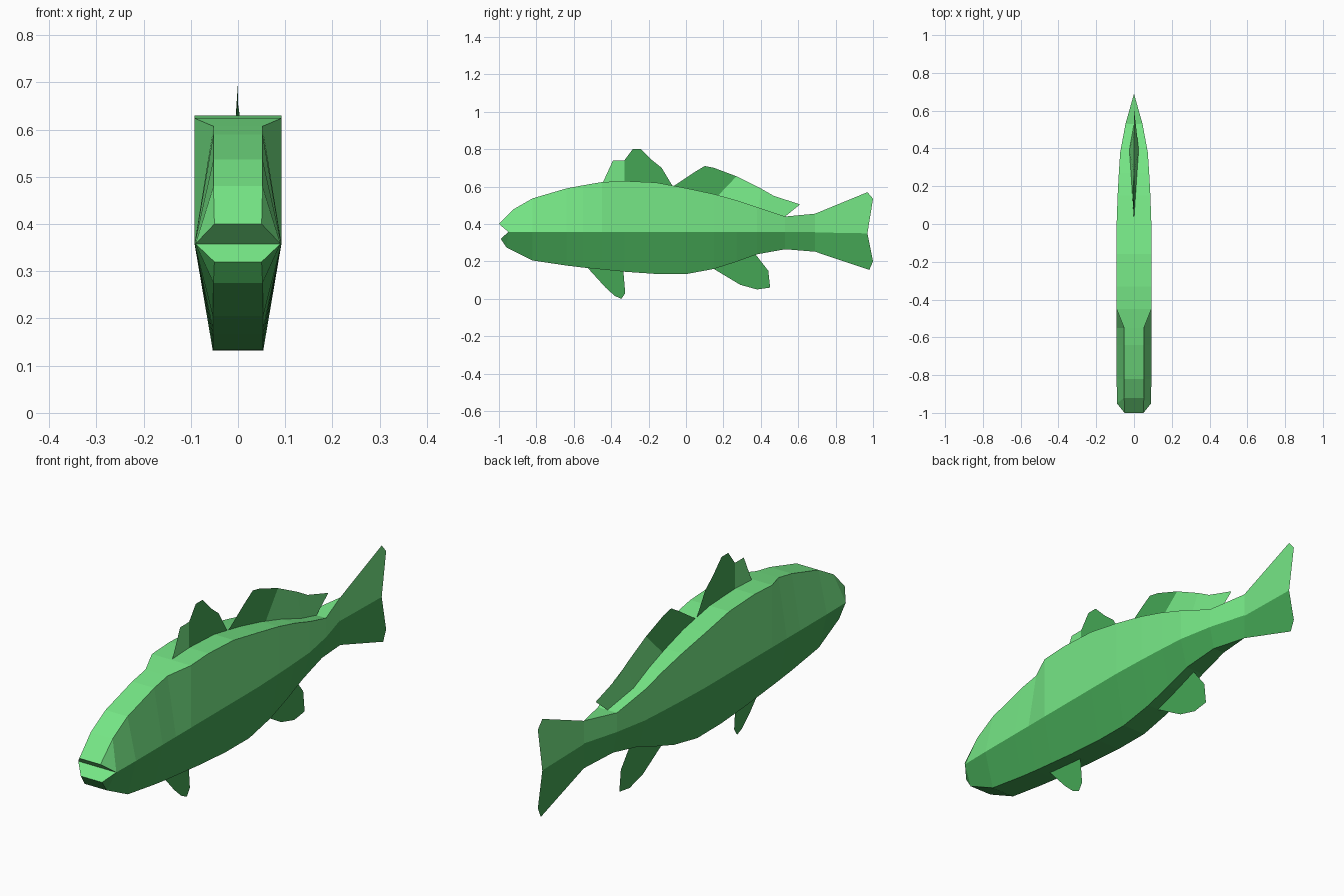
import bpy, bmesh

if "Cube" in bpy.data.objects:
    bpy.data.objects.remove(bpy.data.objects["Cube"])


def material(name, rgb):
    m = bpy.data.materials.new(name)
    m.diffuse_color = (*rgb, 1)
    m.use_nodes = True
    m.node_tree.nodes["Principled BSDF"].inputs["Base Color"].default_value = m.diffuse_color
    return m


LIGHT = material("light green", (0.19, 0.84, 0.25))
DARK = material("dark green", (0.058, 0.38, 0.09))


class Builder:
    """Collects faces, welding shared corners."""

    def __init__(self):
        self.bm, self.seen = bmesh.new(), {}

    def face(self, pts, mat):
        verts = []
        for p in pts:
            key = tuple(round(c, 4) for c in p)
            if key not in self.seen:
                self.seen[key] = self.bm.verts.new(key)
            if self.seen[key] not in verts:
                verts.append(self.seen[key])
        if len(verts) > 2:
            self.bm.faces.new(verts).material_index = mat

    def finish(self, name):
        bmesh.ops.recalc_face_normals(self.bm, faces=self.bm.faces[:])
        me = bpy.data.meshes.new(name)
        self.bm.to_mesh(me)
        self.bm.free()
        me.materials.append(LIGHT)
        me.materials.append(DARK)
        ob = bpy.data.objects.new(name, me)
        bpy.context.scene.collection.objects.link(ob)
        return ob


def width(y):
    pts = [(-1, .092), (0, .092), (.2, .085), (.38, .073), (.53, .045), (.69, 0)]
    for (y0, w0), (y1, w1) in zip(pts, pts[1:]):
        if y <= y1:
            return w0 + (w1 - w0) * (y - y0) / (y1 - y0)
    return 0


# Body: back line and belly line either side of a flat mid line (y, back z, belly z)
MID = 0.358
stations = [(-.82, .537, .205), (-.64, .59, .178), (-.55, .607, .167),
            (-.45, .624, .157), (-.33, .63, .145), (-.16, .622, .133),
            (0, .592, .132), (.15, .56, .16), (.27, .527, .198),
            (.38, .49, .238), (.53, .44, .265), (.69, .455, .252)]
# each half: list of (outer point, mid point) on the +x side; the first is the lip
upper = [((.05, -1, .40), (.05, -1, .40)), ((.052, -.92, .48), (.09, -.95, MID))]
lower = [((.05, -.99, .32), (.05, -.99, .32)), ((.052, -.96, .275), (.09, -.95, MID))]
for y, top, bot in stations:
    w = width(y)
    upper.append(((.052 if y < -.5 else w, y, top), (w, y, MID)))
    lower.append(((w * .58, y, bot), (w, y, MID)))


def flip(p):
    return (-p[0], p[1], p[2])


body = Builder()
for half, mat in ((upper, 0), (lower, 1)):
    for i, ((a, m), (b, n)) in enumerate(zip(half, half[1:])):
        body.face([a, b, n, m], mat)
        body.face([flip(p) for p in (a, b, n, m)], mat)
        body.face([a, b, flip(b), flip(a)], mat)
        if i == 0:                                   # inside of the mouth
            body.face([m, n, flip(n), flip(m)], 0)
body.finish("body")


# Flat fins on the centre plane: lists of (y, z) outlines with a colour
def fin(name, *parts):
    b = Builder()
    for mat, outline in parts:
        b.face([(0, y, z) for y, z in outline], mat)
    b.finish(name)


fin("tail_fin",
    (0, [(.69, .455), (.97, .57), (1, .535), (.97, .35), (.69, .355)]),
    (1, [(.69, .355), (.97, .35), (1, .20), (.98, .155), (.69, .252)]))
fin("front_back_fin",
    (0, [(-.45, .61), (-.39, .74), (-.33, .74), (-.33, .62)]),
    (1, [(-.33, .62), (-.33, .74), (-.285, .80), (-.24, .80), (-.18, .74),
         (-.13, .70), (-.07, .60)]))
fin("front_belly_fin",
    (1, [(-.53, .17), (-.43, .06), (-.38, .015), (-.345, 0), (-.325, .03),
         (-.335, .15)]))
fin("rear_belly_fin",
    (1, [(.14, .165), (.29, .075), (.38, .05), (.45, .06), (.44, .15),
         (.37, .24)]))

# Rear back fin: thin wedge, widest at its base
rear = Builder()
for s in (1, -1):
    rear.face([(0, -.07, .60), (0, .05, .68), (0, .10, .71), (0, .15, .70),
               (0, .27, .655), (s * .01, .17, .55), (0, .02, .585)], 1)
    rear.face([(0, .27, .655), (0, .40, .59), (s * .025, .39, .485),
               (s * .01, .17, .55)], 0)
    rear.face([(0, .40, .59), (0, .47, .55), (0, .61, .505), (0, .53, .44),
               (s * .025, .39, .485)], 0)
rear.finish("rear_back_fin")
